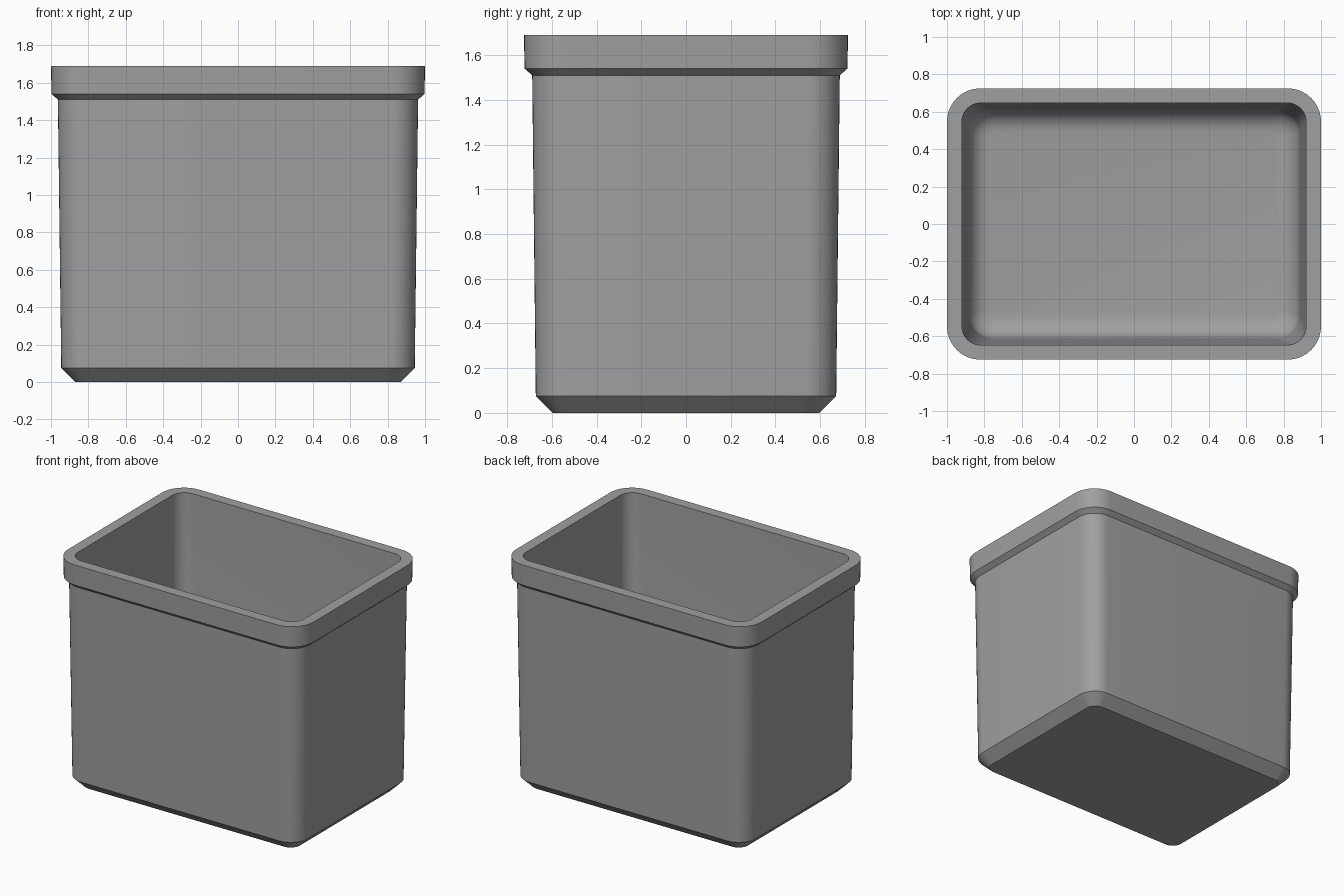
import bpy, bmesh, math

if "Cube" in bpy.data.objects:
    bpy.data.objects.remove(bpy.data.objects["Cube"])

CORNER_STEPS = 10


def ring(bm, hx, hy, r, z):
    """Rounded rectangle loop of vertices, counter-clockwise from above."""
    verts = []
    for k, (sx, sy) in enumerate([(1, 1), (-1, 1), (-1, -1), (1, -1)]):
        for i in range(CORNER_STEPS + 1):
            a = math.pi / 2 * (k + i / CORNER_STEPS)
            verts.append(bm.verts.new((sx * (hx - r) + r * math.cos(a),
                                       sy * (hy - r) + r * math.sin(a), z)))
    return verts


# Cross-section from outer base, up over the rim, down to the inner floor:
# half width, half depth, corner radius, height
profile = [
    (0.87, 0.597, 0.075, 0.0),      # base
    (0.945, 0.672, 0.14, 0.075),    # base chamfer
    (0.963, 0.688, 0.145, 1.51),    # tapered wall
    (0.997, 0.722, 0.175, 1.54),    # rim underside
    (1.0, 0.725, 0.178, 1.69),      # rim outside
    (0.92, 0.647, 0.10, 1.69),      # rim top
]

# Inner wall and rounded floor edge
wall_x, wall_y, fillet, floor_z = 0.885, 0.612, 0.12, 0.075
for i in range(7):
    a = math.pi / 2 * i / 6
    inset = fillet * (1 - math.cos(a))
    profile.append((wall_x - inset, wall_y - inset, 0.125 - 0.7 * inset,
                    floor_z + fillet * (1 - math.sin(a))))

bm = bmesh.new()
rings = [ring(bm, *p) for p in profile]
n = len(rings[0])
for lower, upper in zip(rings, rings[1:]):
    for i in range(n):
        j = (i + 1) % n
        bm.faces.new((lower[i], lower[j], upper[j], upper[i]))
bm.faces.new(rings[0][::-1])   # underside
bm.faces.new(rings[-1])        # inner floor
bmesh.ops.recalc_face_normals(bm, faces=bm.faces)

mesh = bpy.data.meshes.new("bin")
bm.to_mesh(mesh)
bm.free()
bin_obj = bpy.data.objects.new("bin", mesh)
bpy.context.collection.objects.link(bin_obj)

# Grey plastic
grey = bpy.data.materials.new("grey_plastic")
grey.diffuse_color = (0.35, 0.35, 0.35, 1)
grey.use_nodes = True
grey.node_tree.nodes["Principled BSDF"].inputs["Base Color"].default_value = grey.diffuse_color
mesh.materials.append(grey)

bpy.context.view_layer.objects.active = bin_obj
bin_obj.select_set(True)
bpy.ops.object.shade_smooth_by_angle(angle=math.radians(30))
